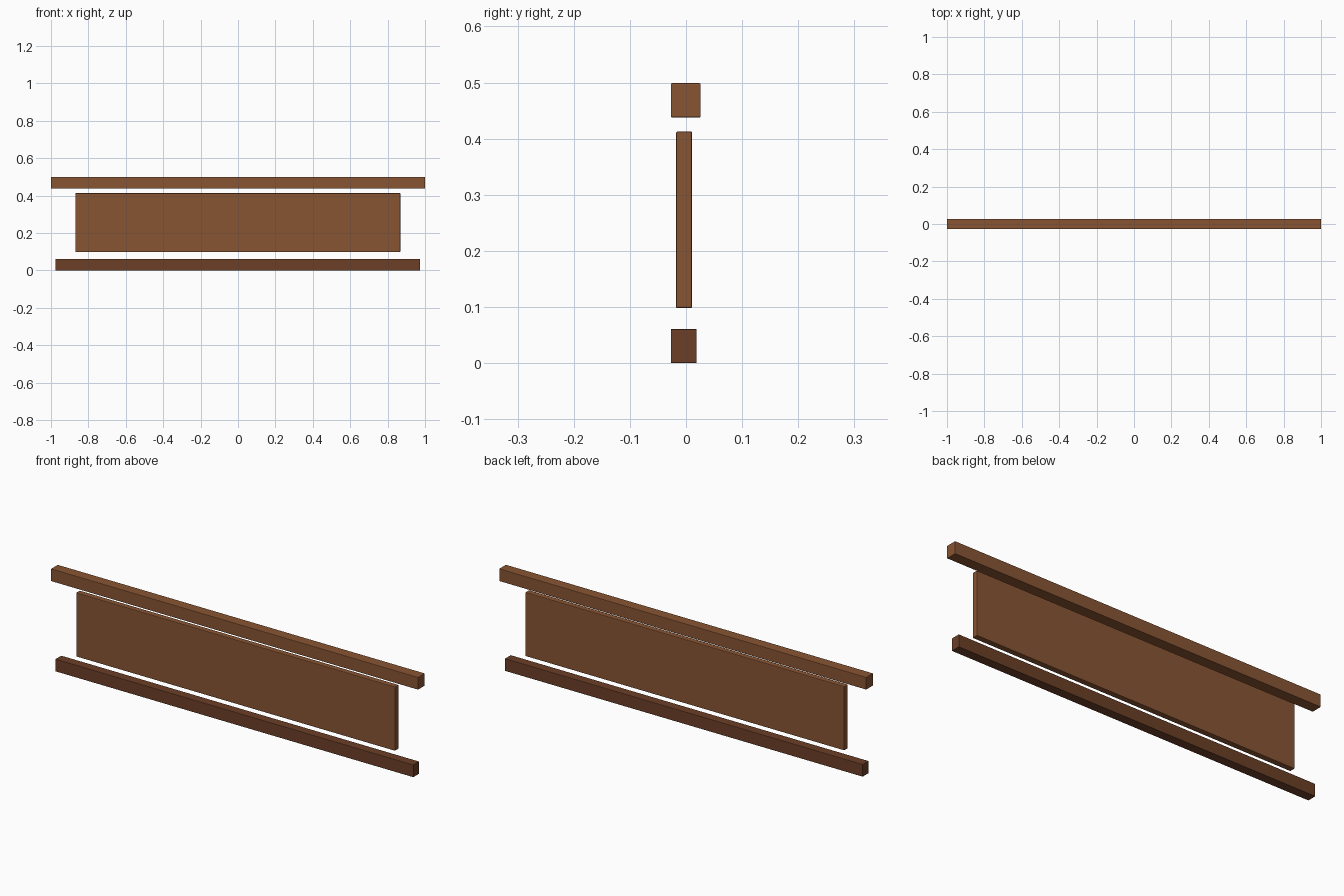
import bpy

default = bpy.data.objects.get("Cube")
if default:
    bpy.data.objects.remove(default, do_unlink=True)


def make_material(name, color):
    mat = bpy.data.materials.new(name)
    mat.use_nodes = True
    mat.diffuse_color = color
    mat.node_tree.nodes["Principled BSDF"].inputs["Base Color"].default_value = color
    return mat


def beam(name, xs, ys, zs, mat, bevel):
    """Softly bevelled timber box spanning the given ranges."""
    spans = (xs, ys, zs)
    bpy.ops.mesh.primitive_cube_add(size=1, location=[(a + b) / 2 for a, b in spans])
    obj = bpy.context.object
    obj.name = name
    obj.scale = [b - a for a, b in spans]
    bpy.ops.object.transform_apply(location=False, rotation=False, scale=True)
    mod = obj.modifiers.new("edge_bevel", 'BEVEL')
    mod.width = bevel
    mod.segments = 2
    obj.data.materials.append(mat)
    return obj


wood = make_material("warm_brown_wood", (0.25, 0.09, 0.033, 1))
dark_wood = make_material("dark_brown_wood", (0.15, 0.05, 0.02, 1))

# Top rail, infill panel and bottom rail
beam("top_rail", (-1, 1), (-0.027, 0.026), (0.438, 0.499), wood, 0.002)
beam("infill_panel", (-0.87, 0.868), (-0.018, 0.011), (0.098, 0.413), wood, 0.003)
beam("bottom_rail", (-0.976, 0.974), (-0.027, 0.019), (0, 0.061), dark_wood, 0.002)
